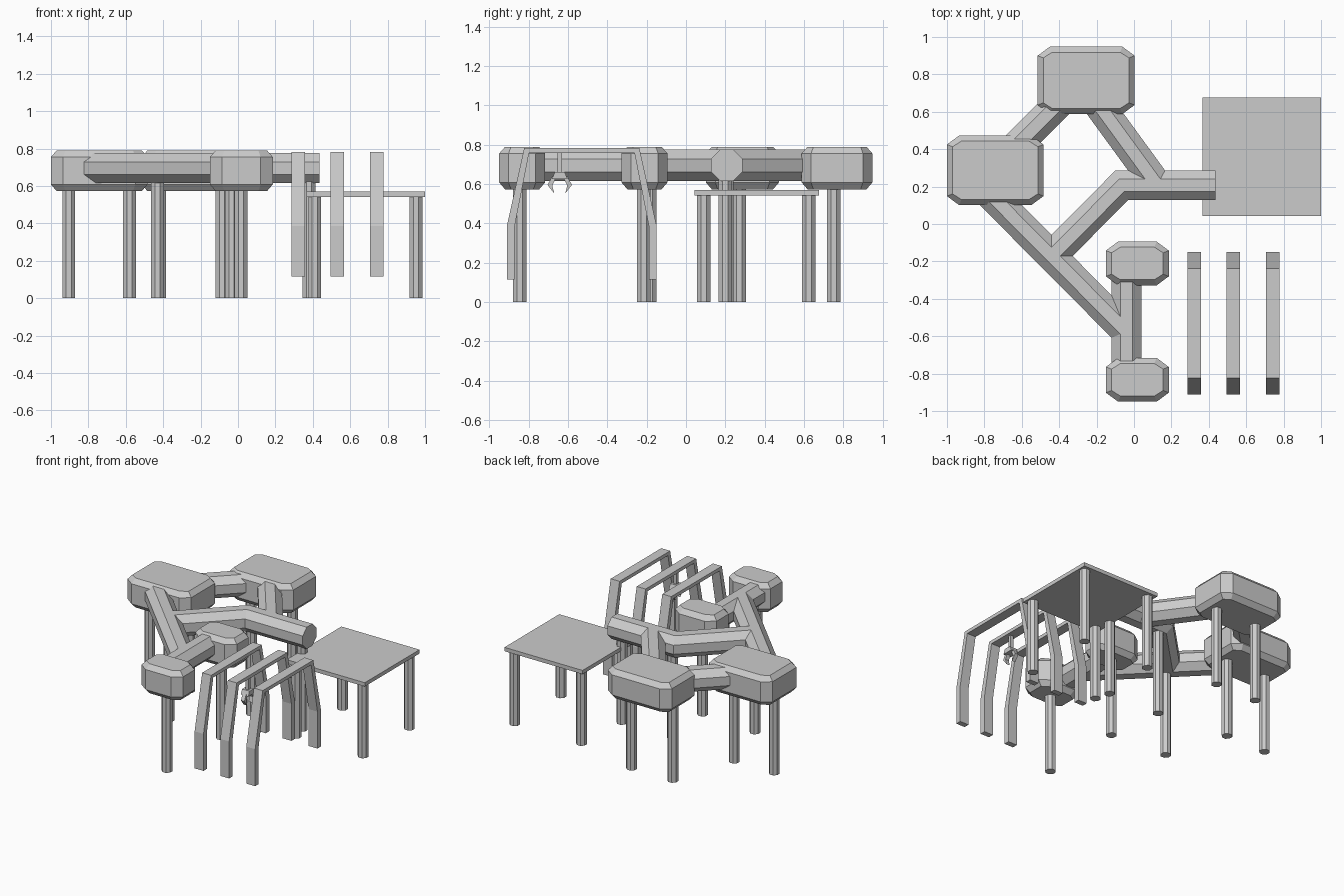
import bpy, bmesh, math
from mathutils import Vector

if "Cube" in bpy.data.objects:
    bpy.data.objects.remove(bpy.data.objects["Cube"])

grey = bpy.data.materials.new("plain_grey")
grey.use_nodes = True
grey.diffuse_color = (0.6, 0.6, 0.6, 1)
grey.node_tree.nodes["Principled BSDF"].inputs["Base Color"].default_value = (0.6, 0.6, 0.6, 1)


def loft(name, rings):
    """Skin a list of equal-length point rings and cap both ends."""
    bm = bmesh.new()
    loops = [[bm.verts.new(p) for p in ring] for ring in rings]
    for a, b in zip(loops, loops[1:]):
        for i in range(len(a)):
            j = (i + 1) % len(a)
            bm.faces.new((a[i], a[j], b[j], b[i]))
    bm.faces.new(loops[0][::-1])
    bm.faces.new(loops[-1])
    bmesh.ops.recalc_face_normals(bm, faces=bm.faces)
    mesh = bpy.data.meshes.new(name)
    bm.to_mesh(mesh)
    bm.free()
    mesh.materials.append(grey)
    obj = bpy.data.objects.new(name, mesh)
    bpy.context.collection.objects.link(obj)
    return obj


def octagon(apothem):
    """Flat-topped octagon as 2D points."""
    r = apothem / math.cos(math.pi / 8)
    return [(r * math.cos(math.pi / 8 + k * math.pi / 4),
             r * math.sin(math.pi / 8 + k * math.pi / 4)) for k in range(8)]


def tube(name, path, z=0.695):
    """Horizontal octagonal corridor with mitred bends."""
    pts = [Vector((x, y, z)) for x, y in path]
    dirs = [(b - a).normalized() for a, b in zip(pts, pts[1:])]
    rings = []
    for i, p in enumerate(pts):
        d0, d1 = dirs[max(i - 1, 0)], dirs[min(i, len(dirs) - 1)]
        t = (d0 + d1).normalized()
        side = Vector((-t.y, t.x, 0)) / t.dot(d0)
        rings.append([p + side * u + Vector((0, 0, v)) for u, v in octagon(0.08)])
    loft(name, rings)


def pod(name, cx, cy, hx, hy):
    """Box cabin with every edge chamfered."""
    rings = []
    for z, inset in ((0.573, 0.03), (0.608, 0), (0.755, 0), (0.789, 0.03)):
        a, b = hx - inset, hy - inset
        c, d = 0.065 - inset * 0.6, 0.048 - inset * 0.6
        plan = [(a, b - d), (a - c, b), (c - a, b), (-a, b - d),
                (-a, d - b), (c - a, -b), (a - c, -b), (a, d - b)]
        rings.append([(cx + x, cy + y, z) for x, y in plan])
    loft(name, rings)


def leg(name, x, y, top):
    loft(name, [[(x + u, y + v, z) for u, v in octagon(0.034)] for z in (0, top)])


def strip(name, x, half, profile):
    """Extrude a y-z outline along x."""
    return loft(name, [[(x + s, y, z) for y, z in profile] for s in (-half, half)])


# Cabins
pod("back_pod", -0.256, 0.768, 0.259, 0.18)
pod("side_pod", -0.742, 0.287, 0.258, 0.186)
pod("inner_front_pod", 0.018, -0.211, 0.168, 0.117)
pod("outer_front_pod", 0.018, -0.833, 0.168, 0.117)

# Corridors
tube("main_corridor", [(0.436, 0.207), (-0.065, 0.207), (-0.44, -0.17)])
tube("diagonal_corridor", [(-0.79, 0.18), (-0.04, -0.575)])
tube("front_corridor", [(-0.04, -0.28), (-0.04, -0.76)])
tube("back_corridor", [(-0.22, 0.68), (0.125, 0.207)])
tube("link_corridor", [(-0.66, 0.387), (-0.37, 0.677)])

# Legs under cabins and corridors
for x in (-0.42, -0.085):
    leg("back_pod_leg", x, 0.752, 0.6)
for x in (-0.905, -0.58):
    leg("side_pod_leg", x, 0.27, 0.6)
for y in (-0.215, -0.845):
    leg("front_pod_leg", 0.016, y, 0.6)
for x, y in ((-0.43, -0.185), (-0.035, 0.207), (0.38, 0.2)):
    leg("corridor_leg", x, y, 0.66)

# Landing platform
strip("platform_top", 0.682, 0.317, [(0.042, 0.541), (0.677, 0.541), (0.677, 0.569), (0.042, 0.569)])
for x in (0.41, 0.952):
    for y in (0.09, 0.625):
        leg("platform_leg", x, y, 0.55)

# Gantry arches: half outline mirrored about the arch centre
centre = -0.53
outer = [(0.381, 0.115), (0.381, 0.386), (0.293, 0.782)]
inner = [(0.268, 0.757), (0.341, 0.386), (0.341, 0.115)]
outline = [(centre - d, z) for d, z in outer] + [(centre + d, z) for d, z in reversed(outer)]
outline += [(centre + d, z) for d, z in reversed(inner)] + [(centre - d, z) for d, z in inner]
for x in (0.322, 0.53, 0.741):
    strip("gantry_arch", x, 0.036, outline)

# Hanging claw on the middle arch
cy = -0.642
strip("claw_stem", 0.53, 0.012, [(cy - 0.012, 0.65), (cy + 0.012, 0.65), (cy + 0.012, 0.77), (cy - 0.012, 0.77)])
strip("claw_body", 0.53, 0.03, [(cy - 0.04, 0.625), (cy + 0.04, 0.625), (cy + 0.025, 0.66), (cy - 0.025, 0.66)])
for s in (-1, 1):
    strip("claw_finger", 0.53, 0.014, [(cy + s * d, z) for d, z in (
        (0.038, 0.64), (0.062, 0.595), (0.028, 0.552), (0.038, 0.592), (0.02, 0.63))])
